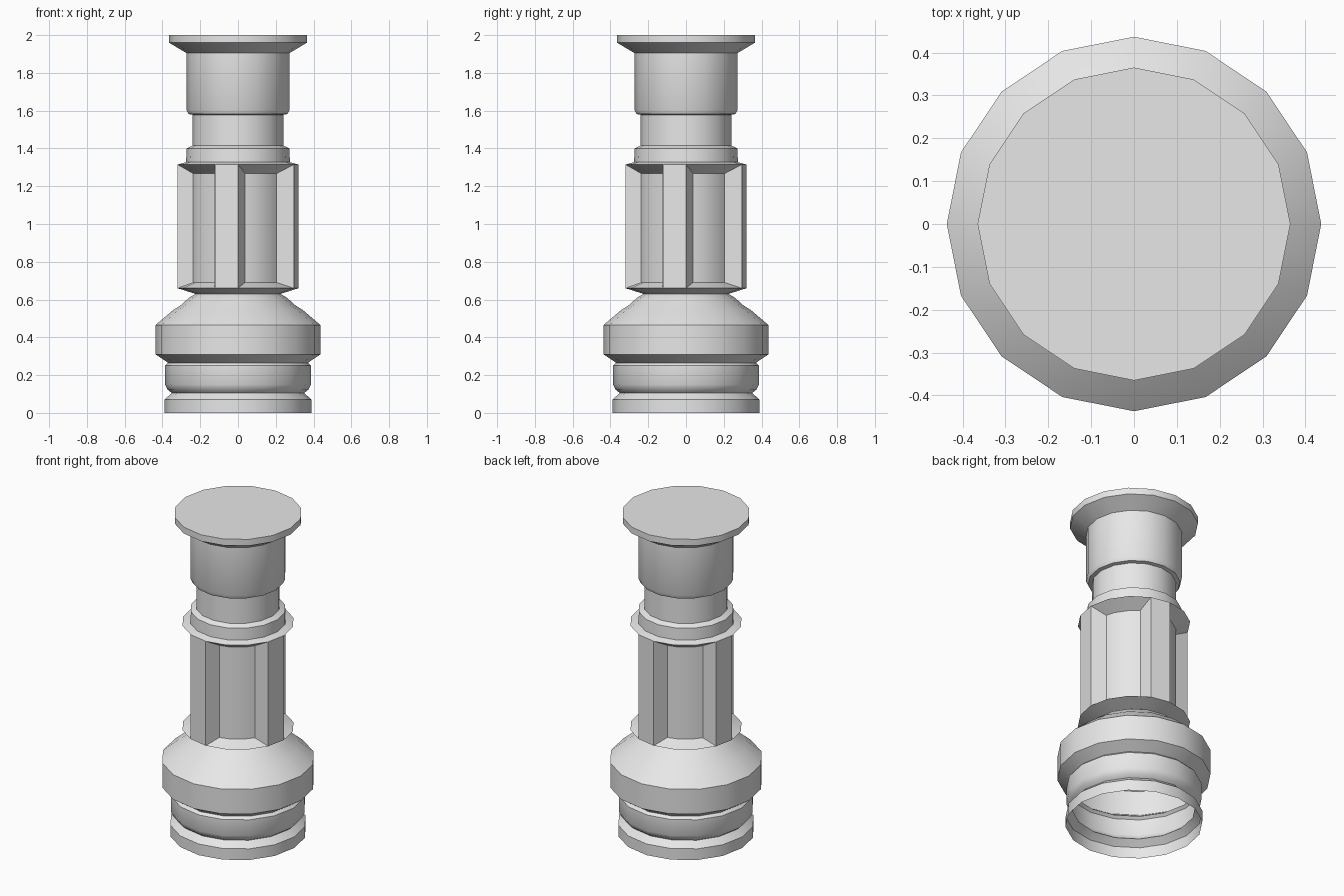
import bpy
import bmesh
from math import cos, sin, radians

SIDES = 16
STEP = 360 / SIDES

old = bpy.data.objects.get("Cube")
if old:
    bpy.data.objects.remove(old, do_unlink=True)

grey = bpy.data.materials.new("light_grey")
grey.use_nodes = True
colour = (0.8, 0.8, 0.8, 1)
grey.diffuse_color = colour
grey.node_tree.nodes["Principled BSDF"].inputs["Base Color"].default_value = colour


def point(bm, radius, angle, z):
    a = radians(angle)
    return bm.verts.new((radius * cos(a), radius * sin(a), z))


def ring(bm, radius, z):
    return [point(bm, radius, i * STEP, z) for i in range(SIDES)]


def bridge(bm, low, high, closed=True):
    n = len(low)
    for i in range(n if closed else n - 1):
        j = (i + 1) % n
        bm.faces.new((low[i], low[j], high[j], high[i]))


def finish(bm, name):
    mesh = bpy.data.meshes.new(name)
    bm.to_mesh(mesh)
    bm.free()
    mesh.materials.append(grey)
    obj = bpy.data.objects.new(name, mesh)
    bpy.context.collection.objects.link(obj)
    bpy.ops.object.select_all(action='DESELECT')
    obj.select_set(True)
    bpy.context.view_layer.objects.active = obj
    bpy.ops.object.shade_smooth_by_angle(angle=radians(30))


def lathe(name, profile, capped=False):
    bm = bmesh.new()
    rings = [ring(bm, r, z) for r, z in profile]
    for low, high in zip(rings, rings[1:]):
        bridge(bm, low, high)
    if capped:
        bm.faces.new(rings[-1])
    finish(bm, name)


# Hollow foot with a groove and a rounded band
lathe("foot", [(0.39, 0), (0.39, 0.07), (0.35, 0.105), (0.372, 0.122),
               (0.386, 0.15), (0.386, 0.25), (0.37, 0.265)])

# Wide collar tapering up to the column
lathe("collar", [(0.37, 0.265), (0.437, 0.31), (0.437, 0.465), (0.345, 0.543),
                 (0.296, 0.575), (0.262, 0.608), (0.225, 0.63)])

# Column with four ribs and four sunken panels between them
bm = bmesh.new()
bottom, low = ring(bm, 0.225, 0.63), ring(bm, 0.32, 0.66)
high, top = ring(bm, 0.32, 1.315), ring(bm, 0.275, 1.327)
bridge(bm, bottom, low)
bridge(bm, high, top)
for quarter in range(4):
    idx = [(quarter * 4 + k) % SIDES for k in range(5)]
    outer_low = [low[i] for i in idx]
    outer_high = [high[i] for i in idx]
    bridge(bm, outer_low[3:], outer_high[3:], closed=False)
    angles = [quarter * 90 + a for a in (8.9, STEP, 2 * STEP, 3 * STEP - 8.9)]
    floor_low = [point(bm, 0.24, a, 0.69) for a in angles]
    floor_high = [point(bm, 0.24, a, 1.267) for a in angles]
    bridge(bm, floor_low, floor_high, closed=False)
    bridge(bm, outer_low[:4], floor_low, closed=False)
    bridge(bm, floor_high, outer_high[:4], closed=False)
    bm.faces.new((outer_low[0], floor_low[0], floor_high[0], outer_high[0]))
    bm.faces.new((floor_low[3], outer_low[3], outer_high[3], floor_high[3]))
finish(bm, "ribbed_column")

# Neck ring and narrow neck
lathe("neck", [(0.275, 1.327), (0.272, 1.4), (0.24, 1.415), (0.24, 1.578)])

# Upper barrel with a rounded lower edge
lathe("barrel", [(0.24, 1.578), (0.262, 1.582), (0.273, 1.605), (0.273, 1.905)])

# Flared flat cap
lathe("cap", [(0.273, 1.905), (0.365, 1.96), (0.365, 2.0)], capped=True)
